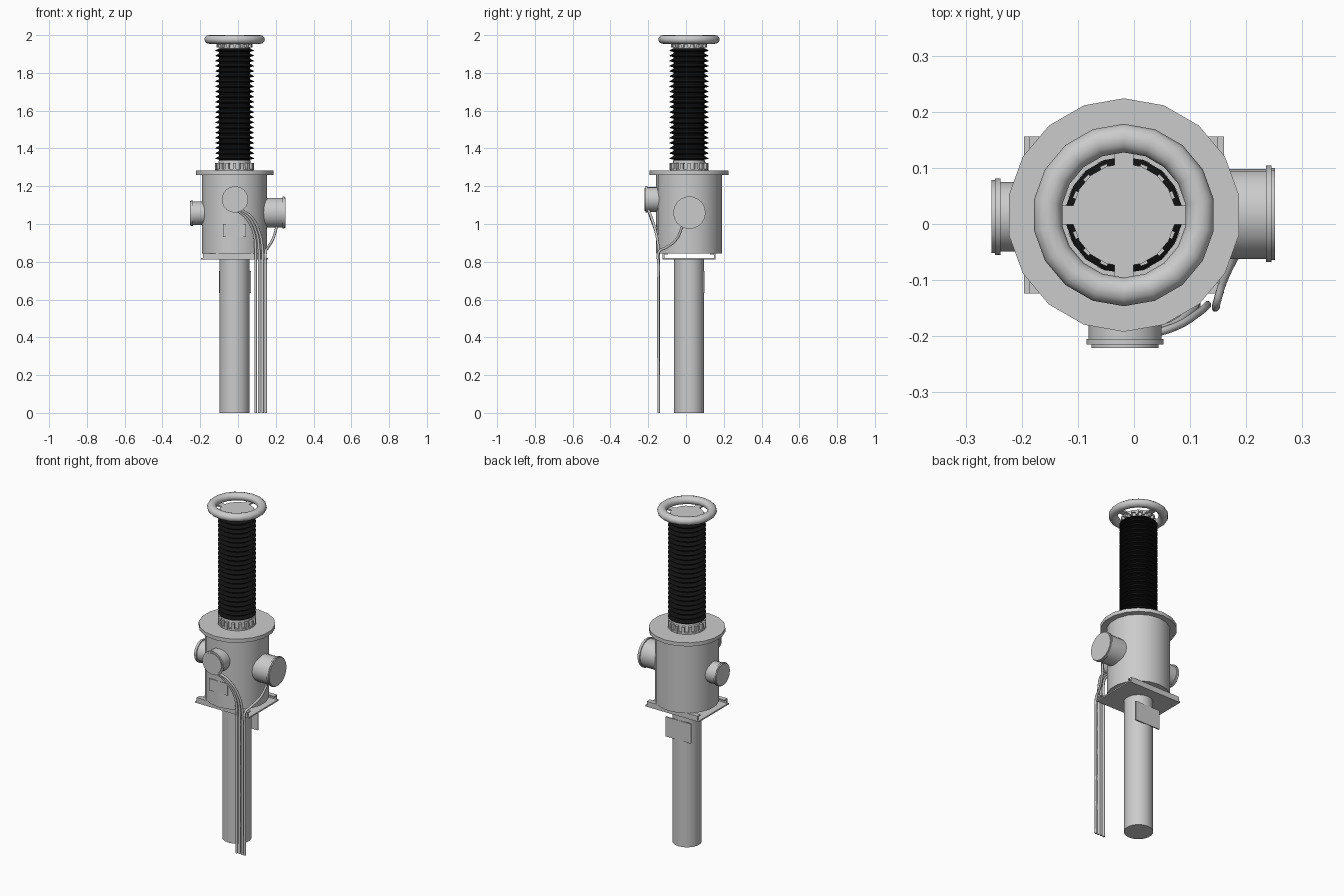
import bpy, bmesh
from math import sin, cos, pi, radians
from mathutils import Vector, Matrix

if "Cube" in bpy.data.objects:
    bpy.data.objects.remove(bpy.data.objects["Cube"])

CX, CY = -0.018, 0.016      # common vertical axis
SEG = 18

black = bpy.data.materials.new("black_rubber")
black.diffuse_color = (0.006, 0.006, 0.006, 1)
black.use_nodes = True
black.node_tree.nodes["Principled BSDF"].inputs["Base Color"].default_value = black.diffuse_color


def finish(name, bm, smooth=True, mat=None):
    bmesh.ops.recalc_face_normals(bm, faces=bm.faces)
    me = bpy.data.meshes.new(name)
    bm.to_mesh(me)
    bm.free()
    ob = bpy.data.objects.new(name, me)
    bpy.context.collection.objects.link(ob)
    if mat:
        me.materials.append(mat)
    if smooth:
        bpy.ops.object.select_all(action='DESELECT')
        ob.select_set(True)
        bpy.context.view_layer.objects.active = ob
        bpy.ops.object.shade_smooth_by_angle(angle=radians(35))
    return ob


def lathe(name, profile, origin=(CX, CY, 0), axis=(0, 0, 1), mat=None, closed=False):
    """Revolve (radius, height) points round an axis, capping open ends."""
    bm = bmesh.new()
    rot = Vector((0, 0, 1)).rotation_difference(Vector(axis)).to_matrix()
    rings = []
    for r, h in profile:
        rings.append([bm.verts.new(rot @ Vector((r * sin(2 * pi * i / SEG), r * cos(2 * pi * i / SEG), h))
                                   + Vector(origin)) for i in range(SEG)])
    pairs = list(zip(rings, rings[1:] + rings[:1] if closed else rings[1:]))
    for a, b in pairs:
        for i in range(SEG):
            j = (i + 1) % SEG
            bm.faces.new((a[i], a[j], b[j], b[i]))
    if not closed:
        bm.faces.new(rings[0])
        bm.faces.new(rings[-1])
    return finish(name, bm, True, mat)


def add_box(bm, lo, hi, matrix=Matrix()):
    lo, hi = Vector(lo), Vector(hi)
    m = matrix @ Matrix.Translation((lo + hi) / 2) @ Matrix.Diagonal((*(hi - lo), 1))
    bmesh.ops.create_cube(bm, size=1, matrix=m)


def box(name, lo, hi):
    bm = bmesh.new()
    add_box(bm, lo, hi)
    return finish(name, bm, False)


def radial_boxes(name, count, r0, r1, width, z0, z1):
    bm = bmesh.new()
    for i in range(count):
        m = Matrix.Translation((CX, CY, 0)) @ Matrix.Rotation(2 * pi * i / count, 4, 'Z')
        add_box(bm, (r0, -width / 2, z0), (r1, width / 2, z1), m)
    return finish(name, bm, False)


def cable(name, points, radius=0.007):
    cu = bpy.data.curves.new(name, 'CURVE')
    cu.dimensions = '3D'
    cu.bevel_depth = radius
    cu.bevel_resolution = 2
    cu.resolution_u = 5
    cu.use_fill_caps = True
    sp = cu.splines.new('BEZIER')
    sp.bezier_points.add(len(points) - 1)
    for bp, p in zip(sp.bezier_points, points):
        bp.co = p
        bp.handle_left_type = bp.handle_right_type = 'AUTO'
    ob = bpy.data.objects.new(name, cu)
    bpy.context.collection.objects.link(ob)
    bpy.ops.object.select_all(action='DESELECT')
    ob.select_set(True)
    bpy.context.view_layer.objects.active = ob
    bpy.ops.object.convert(target='MESH')
    bpy.ops.object.shade_smooth_by_angle(angle=radians(50))


# Support column and its rear plate
lathe("support_column", [(0.08, 0), (0.08, 0.815)])
box("rear_plate", (-0.1, 0.09, 0.635), (0.068, 0.097, 0.752))

# Base plate with two angle rails that carry the tank
box("base_plate", (CX - 0.178, CY - 0.14, 0.812), (CX + 0.178, CY + 0.14, 0.82))
for side, label in ((-1, "front"), (1, "back")):
    bm = bmesh.new()
    ys = sorted((CY + side * 0.131, CY + side * 0.14))
    add_box(bm, (CX - 0.168, ys[0], 0.82), (CX + 0.168, ys[1], 0.845))
    ys = sorted((CY + side * 0.112, CY + side * 0.14))
    add_box(bm, (CX - 0.168, ys[0], 0.838), (CX + 0.168, ys[1], 0.845))
    finish(label + "_rail", bm, False)

# Tank with lid flange
lathe("tank", [(0.174, 0.845), (0.174, 1.265)])
lathe("tank_flange", [(0.208, 1.26), (0.208, 1.282)])
box("tank_label", (-0.08, CY - 0.174, 0.93), (0.042, CY - 0.169, 1.0))


# Side ports: pipe, collar and cap
def port(name, origin, axis, pipe, flange, start, end, cap):
    lathe(name, [(pipe, start), (pipe, end - 0.016), (flange, end - 0.016), (flange, end - 0.006),
                 (cap, end - 0.006), (cap, end)], origin, axis)


port("right_port", (CX, 0.018, 1.06), (1, 0, 0), 0.08, 0.086, 0.13, 0.269, 0.082)
port("left_port", (CX, 0.013, 1.057), (-1, 0, 0), 0.062, 0.068, 0.13, 0.236, 0.065)
port("front_port", (-0.016, CY, 1.13), (0, -1, 0), 0.066, 0.07, 0.13, 0.237, 0.061)

# Ribbed insulator base
lathe("insulator_base", [(0.102, 1.28), (0.102, 1.292), (0.09, 1.292), (0.085, 1.335)])
radial_boxes("insulator_base_ribs", 16, 0.07, 0.104, 0.016, 1.285, 1.324)

# Black insulator with stacked sheds
n, z0, z1 = 22, 1.332, 1.93
pitch = (z1 - z0) / n
prof = []
for k in range(n):
    z = z0 + k * pitch
    prof += [(0.083, z), (0.083, z + pitch * 0.3), (0.104, z + pitch * 0.5), (0.104, z + pitch * 0.58)]
prof.append((0.083, z1))
lathe("insulator", prof, mat=black)

# Top fitting: ribbed collar, plate and four spokes
lathe("top_collar", [(0.082, 1.925), (0.082, 1.95), (0.092, 1.95), (0.092, 1.962)])
radial_boxes("top_collar_ribs", 16, 0.07, 0.096, 0.014, 1.934, 1.955)
radial_boxes("ring_spokes", 4, 0.08, 0.125, 0.034, 1.953, 1.962)

# Corona ring
lathe("corona_ring", [(0.137 + 0.0255 * cos(2 * pi * i / 12), 1.977 + 0.023 * sin(2 * pi * i / 12))
                      for i in range(12)], closed=True)

# Cables: three from the front port, one from the right port
for i in range(3):
    x = 0.093 + 0.0185 * i
    d = 0.012 * i
    cable(f"front_cable_{i + 1}", [(-0.008 + d, -0.2, 1.075), (0.045 + d, -0.185, 1.03 + d * 0.4),
                                   (0.084 + d * 1.3, -0.158, 0.95), (x, -0.145, 0.86),
                                   (x, -0.145, 0.78), (x, -0.145, 0)])
cable("right_cable", [(0.205, -0.02, 0.985), (0.185, -0.05, 0.92), (0.158, -0.105, 0.875),
                      (0.147, -0.142, 0.855), (0.147, -0.145, 0.78), (0.147, -0.145, 0)])
